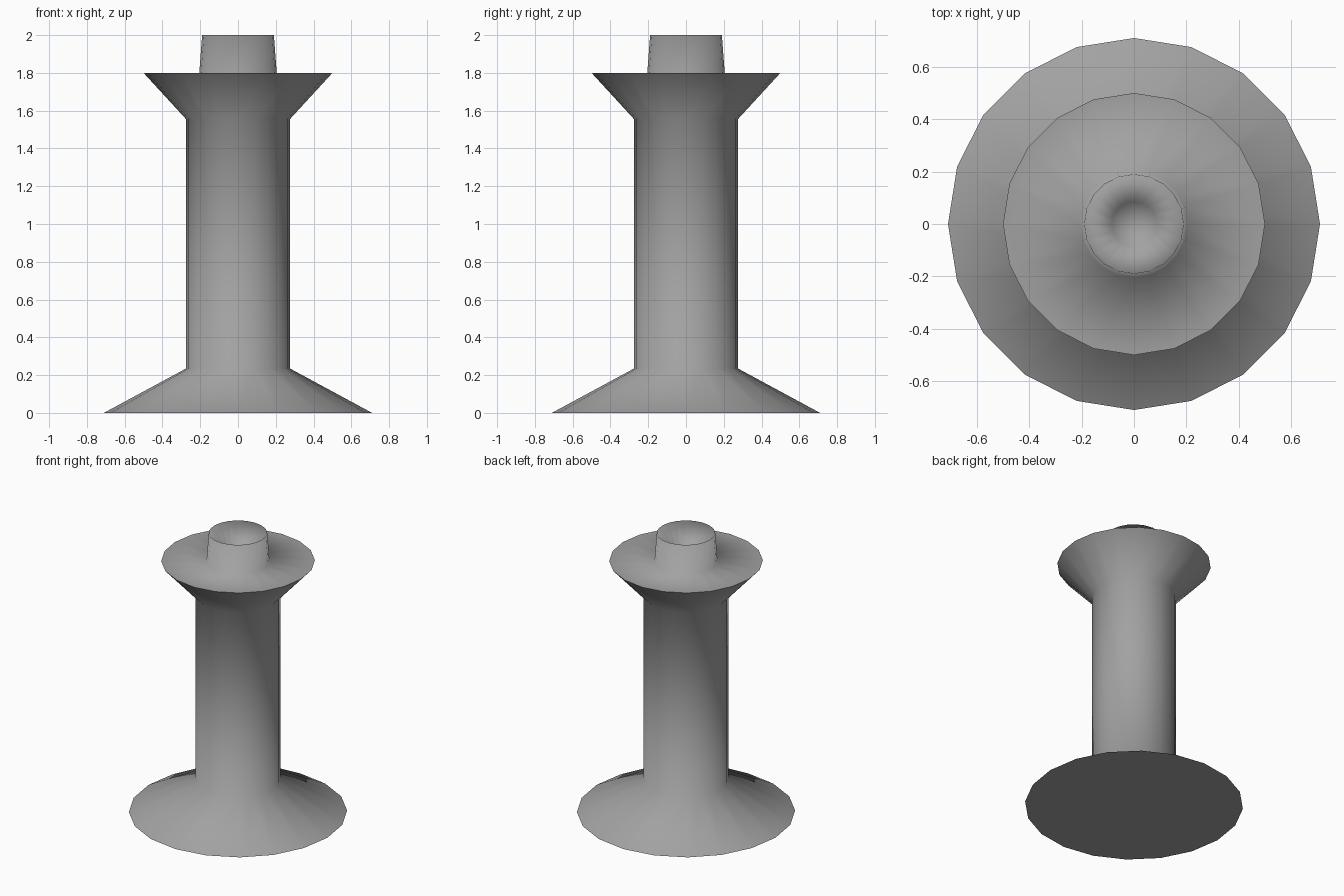
import bpy, bmesh, math

cube = bpy.data.objects.get("Cube")
if cube:
    bpy.data.objects.remove(cube, do_unlink=True)

SIDES = 20

# Single plain grey material
grey = bpy.data.materials.new("plain grey")
grey.use_nodes = True
colour = (0.36, 0.36, 0.36, 1)
grey.diffuse_color = colour
grey.node_tree.nodes["Principled BSDF"].inputs["Base Color"].default_value = colour

# Profile as (radius, height, sharp ring), from base centre to cup floor
profile = [
    (0, 0, False),
    (0.71, 0, True),          # foot rim
    (0.275, 0.235, False),    # column bottom
    (0.275, 1.555, False),    # column top
    (0.5, 1.8, True),         # flange rim
    (0.205, 1.8, False),      # neck bottom
    (0.19, 2.0, False),       # neck lip
    (0.085, 1.87, False),     # cup wall
    (0, 1.83, False),         # cup floor
]


def lathe(name, points, sides):
    """Revolve a profile about z, joining neighbouring rings."""
    bm = bmesh.new()
    rings = []
    for radius, z, sharp in points:
        count = sides if radius else 1
        rings.append([bm.verts.new((radius * math.cos(math.tau * i / sides),
                                    radius * math.sin(math.tau * i / sides), z))
                      for i in range(count)])
    for low, high in zip(rings, rings[1:]):
        for i in range(sides):
            j = (i + 1) % sides
            corners = [low[i % len(low)], low[j % len(low)],
                       high[j % len(high)], high[i % len(high)]]
            bm.faces.new(list(dict.fromkeys(corners))).smooth = True
    for ring, (radius, z, sharp) in zip(rings, points):
        if sharp:
            for i in range(sides):
                bm.edges.get((ring[i], ring[(i + 1) % sides])).smooth = False
    bmesh.ops.recalc_face_normals(bm, faces=bm.faces)
    mesh = bpy.data.meshes.new(name)
    bm.to_mesh(mesh)
    bm.free()
    mesh.materials.append(grey)
    obj = bpy.data.objects.new(name, mesh)
    bpy.context.collection.objects.link(obj)
    return obj


lathe("flanged_column", profile, SIDES)
